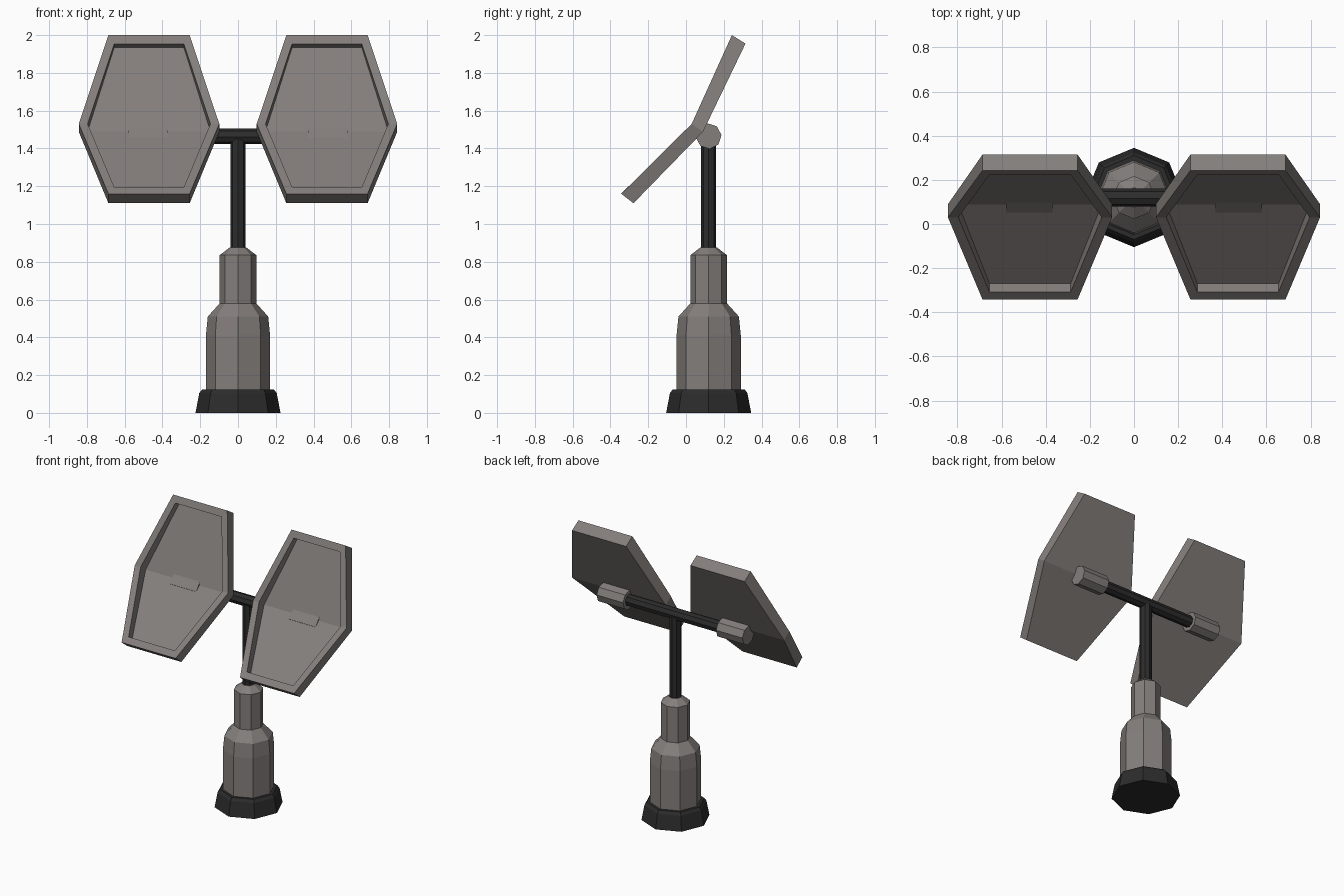
import bpy, bmesh
from math import sin, cos, radians

old = bpy.data.objects.get("Cube")
if old:
    bpy.data.objects.remove(old, do_unlink=True)

AXIS_Y = 0.12   # depth of the stand axis
BAR_Z = 1.465   # height of the cross bar


def material(name, rgb):
    m = bpy.data.materials.new(name)
    m.use_nodes = True
    colour = (*rgb, 1)
    m.diffuse_color = colour
    m.node_tree.nodes["Principled BSDF"].inputs["Base Color"].default_value = colour
    return m


GREY = material("warm grey", (0.23, 0.21, 0.20))
DARK = material("charcoal", (0.025, 0.025, 0.025))


def loft(name, rings, mat, caps=True):
    """Skin a list of equal-length point rings, capping both ends."""
    bm = bmesh.new()
    loops = [[bm.verts.new(p) for p in ring] for ring in rings]
    n = len(loops[0])
    for a, b in zip(loops, loops[1:]):
        for i in range(n):
            j = (i + 1) % n
            bm.faces.new((a[i], a[j], b[j], b[i]))
    if caps:
        bm.faces.new(loops[0])
        bm.faces.new(loops[-1])
    return finish(name, bm, mat)


def finish(name, bm, mat):
    bmesh.ops.recalc_face_normals(bm, faces=bm.faces)
    mesh = bpy.data.meshes.new(name)
    bm.to_mesh(mesh)
    bm.free()
    mesh.materials.append(mat)
    ob = bpy.data.objects.new(name, mesh)
    bpy.context.collection.objects.link(ob)
    return ob


def upright(name, profile, mat):
    """Eight-sided turned part from (radius, height) pairs."""
    rings = [[(r * cos(radians(a)), AXIS_Y + r * sin(radians(a)), z)
              for a in range(0, 360, 45)] for r, z in profile]
    return loft(name, rings, mat)


def crosswise(name, x0, x1, r, mat, angles):
    """Rod along x with corners at the given angles."""
    rings = [[(x, AXIS_Y + r * cos(radians(a)), BAR_Z + r * sin(radians(a)))
              for a in angles] for x in (x0, x1)]
    return loft(name, rings, mat)


# Stand
upright("foot", [(0.225, 0), (0.205, 0.105), (0.19, 0.125)], DARK)
upright("pedestal", [(0.17, 0.12), (0.17, 0.41), (0.16, 0.51), (0.097, 0.58),
                     (0.097, 0.835), (0.045, 0.875)], GREY)
upright("pole", [(0.04, 0.86), (0.04, 1.45)], DARK)
corners = range(5, 365, 45)
crosswise("cross_bar", -0.39, 0.39, 0.041, DARK, corners)


# Folded dish panels: each layer is a six-sided loop over top, fold and bottom
def layer(cx, end_half, fold_half, top, fold, bottom):
    outline = [(-end_half, top), (end_half, top), (fold_half, fold),
               (end_half, bottom), (-end_half, bottom), (-fold_half, fold)]
    return [(cx + dx, *p) for dx, p in outline]


def panel(name, cx):
    bm = bmesh.new()
    layers = [
        layer(cx, 0.215, 0.372, (0.315, 1.955), (0.09, 1.488), (-0.278, 1.11)),
        layer(cx, 0.215, 0.372, (0.243, 2.0), (0.03, 1.53), (-0.343, 1.16)),
        layer(cx, 0.184, 0.325, (0.223, 1.954), (0.03, 1.53), (-0.308, 1.195)),
        layer(cx, 0.184, 0.325, (0.268, 1.935), (0.088, 1.49), (-0.27, 1.157)),
    ]
    loops = [[bm.verts.new(p) for p in ring] for ring in layers]
    for a, b in zip(loops, loops[1:]):
        for i in range(6):
            j = (i + 1) % 6
            bm.faces.new((a[i], a[j], b[j], b[i]))
    # Back and recessed floor, each split along the fold
    for v in (loops[0], loops[-1]):
        bm.faces.new((v[0], v[1], v[2], v[5]))
        bm.faces.new((v[5], v[2], v[3], v[4]))
    return finish(name, bm, GREY)


for side, s in (("left", 1), ("right", -1)):
    panel(side + "_panel", s * 0.471)
    # Clamp sleeve, flattened where it meets the panel
    crosswise(side + "_clamp", s * 0.37, s * 0.58, 0.068, GREY,
              [a for a in corners if a != 140])
